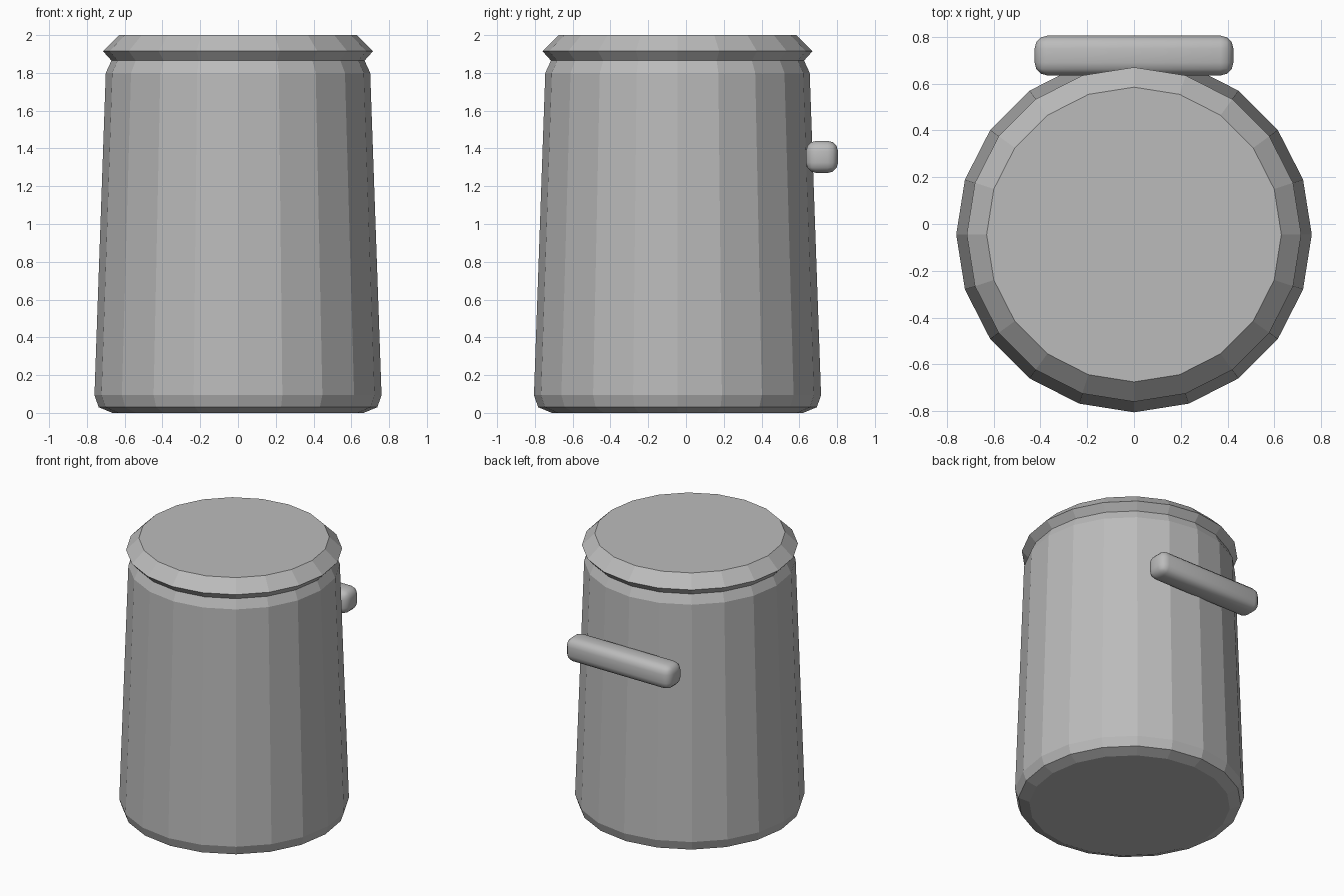
import bpy, bmesh
from math import sin, cos, tau

cube = bpy.data.objects.get("Cube")
if cube:
    bpy.data.objects.remove(cube)

SIDES = 20
AXIS_Y = -0.045

grey = bpy.data.materials.new("plain_grey")
grey.use_nodes = True
colour = (0.5, 0.5, 0.5, 1)
grey.diffuse_color = colour
grey.node_tree.nodes["Principled BSDF"].inputs["Base Color"].default_value = colour


def add_object(name, bm):
    bmesh.ops.recalc_face_normals(bm, faces=bm.faces)
    mesh = bpy.data.meshes.new(name)
    bm.to_mesh(mesh)
    bm.free()
    mesh.materials.append(grey)
    obj = bpy.data.objects.new(name, mesh)
    bpy.context.collection.objects.link(obj)
    return obj


def turned(name, profile):
    """Closed faceted solid from (radius, height) pairs."""
    bm = bmesh.new()
    rings = [[bm.verts.new((r * sin(tau * i / SIDES), r * cos(tau * i / SIDES), z))
              for i in range(SIDES)] for r, z in profile]
    for low, high in zip(rings, rings[1:]):
        for i in range(SIDES):
            j = (i + 1) % SIDES
            bm.faces.new((low[i], low[j], high[j], high[i]))
    bm.faces.new(rings[0])
    bm.faces.new(rings[-1])
    obj = add_object(name, bm)
    obj.location.y = AXIS_Y
    return obj


# Tapered canister with chamfered foot and shoulder
turned("canister_body", [(0.665, 0), (0.738, 0.03), (0.76, 0.095),
                         (0.70, 1.80), (0.67, 1.865)])

# Lid flaring to a sharp rim, then sloping in to the flat top
turned("lid", [(0.67, 1.865), (0.715, 1.915), (0.63, 2.0)])

# Rounded bar handle across the back
bm = bmesh.new()
bmesh.ops.create_cube(bm, size=1)
bmesh.ops.scale(bm, vec=(0.85, 0.17, 0.17), verts=bm.verts)
handle = add_object("back_handle", bm)
handle.location = (0, 0.72, 1.355)
bevel = handle.modifiers.new("rounding", "BEVEL")
bevel.width = 0.055
bevel.segments = 3
for face in handle.data.polygons:
    face.use_smooth = True
